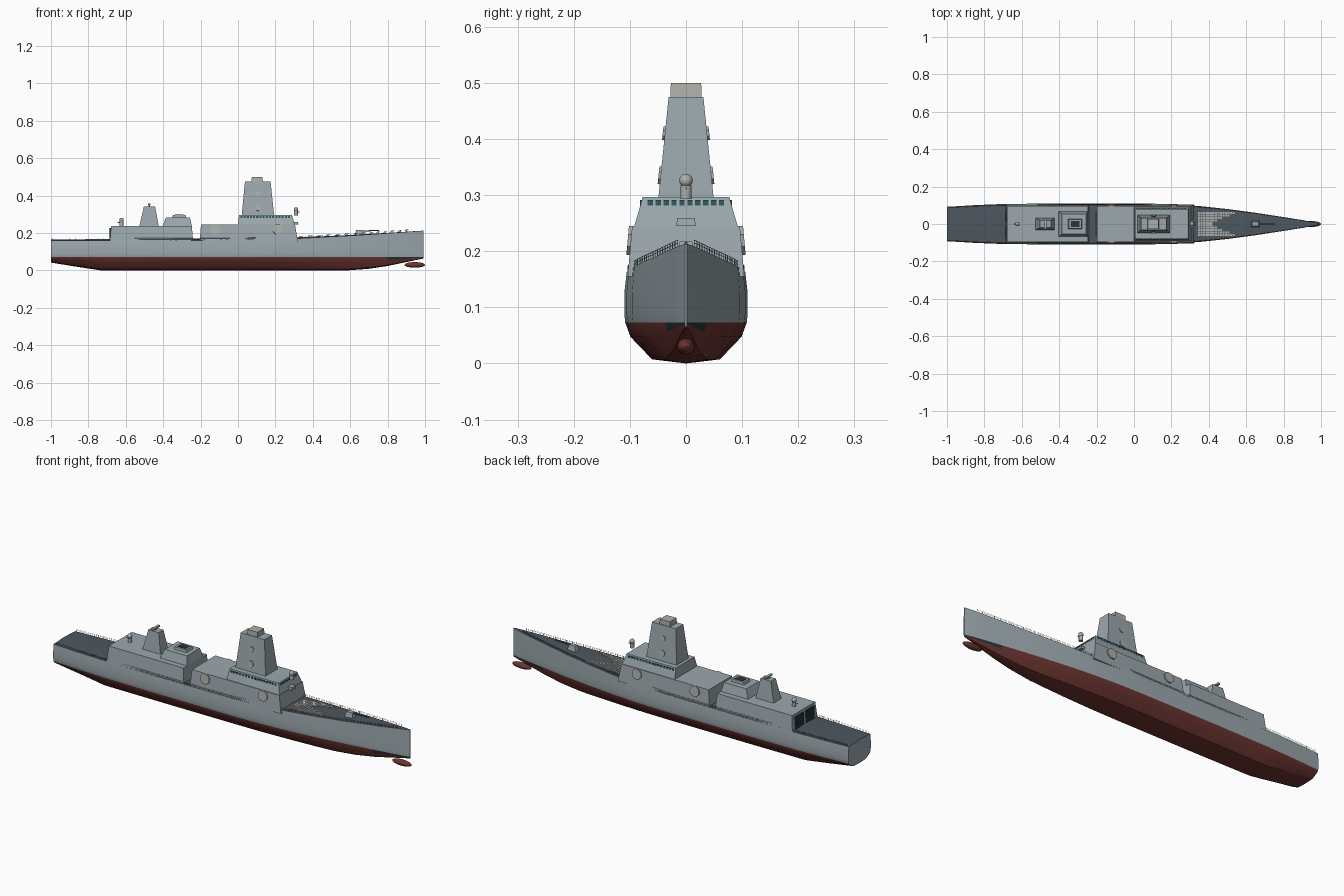
import bpy, bmesh, math
from mathutils import Vector, Matrix

if "Cube" in bpy.data.objects:
    bpy.data.objects.remove(bpy.data.objects["Cube"])


def mat(name, r, g, b):
    m = bpy.data.materials.new(name)
    m.diffuse_color = (r, g, b, 1)
    m.use_nodes = True
    m.node_tree.nodes["Principled BSDF"].inputs["Base Color"].default_value = m.diffuse_color
    return m


GREY = mat("ship_grey", 0.33, 0.39, 0.42)
DECK = mat("deck_grey", 0.075, 0.095, 0.115)
RED = mat("hull_red", 0.15, 0.035, 0.03)
DARK = mat("dark", 0.02, 0.035, 0.04)
GLASS = mat("window_teal", 0.03, 0.11, 0.12)
LIGHT = mat("warm_grey", 0.42, 0.43, 0.40)


def finish(name, bm, mats, smooth=None):
    bmesh.ops.recalc_face_normals(bm, faces=bm.faces)
    me = bpy.data.meshes.new(name)
    bm.to_mesh(me)
    bm.free()
    ob = bpy.data.objects.new(name, me)
    bpy.context.collection.objects.link(ob)
    for m in mats:
        me.materials.append(m)
    if smooth:
        bpy.ops.object.select_all(action='DESELECT')
        ob.select_set(True)
        bpy.context.view_layer.objects.active = ob
        bpy.ops.object.shade_smooth_by_angle(angle=math.radians(smooth))
    return ob


def add_taper(bm, x0, x1, hy, z0, tx0, tx1, thy, z1, yc=0):
    """Box whose top rectangle differs from its bottom rectangle."""
    rings = []
    for a, b, h, z in ((x0, x1, hy, z0), (tx0, tx1, thy, z1)):
        rings.append([bm.verts.new(p) for p in
                      ((a, yc - h, z), (b, yc - h, z), (b, yc + h, z), (a, yc + h, z))])
    lo, hi = rings
    bm.faces.new(lo)
    bm.faces.new(hi)
    for i in range(4):
        j = (i + 1) % 4
        bm.faces.new((lo[i], lo[j], hi[j], hi[i]))


def taper(name, m, *dims):
    bm = bmesh.new()
    add_taper(bm, *dims)
    return finish(name, bm, [m])


def add_box(bm, x0, x1, y0, y1, z0, z1):
    add_taper(bm, x0, x1, (y1 - y0) / 2, z0, x0, x1, (y1 - y0) / 2, z1, (y0 + y1) / 2)


def add_rod(bm, p, q, r, seg=4):
    p, q = Vector(p), Vector(q)
    rot = (q - p).to_track_quat('Z', 'Y').to_matrix().to_4x4()
    bmesh.ops.create_cone(bm, cap_ends=True, segments=seg, radius1=r, radius2=r,
                          depth=(q - p).length, matrix=Matrix.Translation((p + q) / 2) @ rot)


def lerp_table(tab, x):
    for (a, va), (b, vb) in zip(tab, tab[1:]):
        if x <= b:
            return va + (vb - va) * max(0, x - a) / (b - a)
    return tab[-1][1]


BEAM = [(-1, .092), (-.85, .101), (-.7, .107), (-.4, .11), (.05, .11), (.2, .106), (.35, .096),
        (.5, .080), (.65, .060), (.8, .037), (.9, .021), (.96, .010), (.993, .002)]
KEEL = [(-1, .042), (-.85, .018), (-.73, 0), (.58, 0), (.7, .009), (.8, .024), (.9, .045), (.993, .064)]
SHEER = [(-1, .160), (0, .162), (.3, .170), (.65, .189), (.993, .213)]
xs = sorted({x for t in (BEAM, KEEL, SHEER) for x, _ in t} | {-.2, .27, .43, .58, .73})


# hull: lofted stations, boot colour below waterline
def station(x):
    b, k, s = (lerp_table(t, x) for t in (BEAM, KEEL, SHEER))
    half = [(.55, k + (.073 - k) * .1), (.9, k + (.073 - k) * .65), (.985, .073),
            (1, .09), (1, .125), (.96, s)]
    pts = [(0, k)] + [(b * f, z) for f, z in half] + [(0, s + .05 * b)]
    return [(x, y, z) for y, z in pts] + [(x, -y, z) for y, z in pts[-2:0:-1]]


bm = bmesh.new()
rings = [[bm.verts.new(p) for p in station(x)] for x in xs]
n = len(rings[0])
for i, (A, B) in enumerate(zip(rings, rings[1:])):
    for j in range(n):
        f = bm.faces.new((A[j], B[j], B[(j + 1) % n], A[(j + 1) % n]))
        strake = min(j, n - 1 - j)
        f.material_index = 1 if strake < 3 else 2 if strake == 6 else 0
        if strake == 2 and xs[i] >= .79:
            f.material_index = 3
bm.faces.new(rings[0])
bm.faces.new(rings[-1])
finish("hull", bm, [GREY, RED, DECK, DARK], 28)

# bow sonar bulb
bm = bmesh.new()
bmesh.ops.create_uvsphere(bm, u_segments=20, v_segments=12, radius=1,
                          matrix=Matrix.Translation((.945, 0, .03)) @ Matrix.Diagonal((.055, .016, .015, 1)))
finish("sonar_bulb", bm, [RED], 40)

# deck railings, both sides
bm = bmesh.new()
for s in (-1, 1):
    def edge(x, h):
        return (x, s * lerp_table(BEAM, x) * .94, lerp_table(SHEER, x) + h)
    for i in range(65):
        x = -.99 + i * .03
        add_rod(bm, edge(x, -.002), edge(x, .011), .0007)
        if i < 64:
            for h in (.006, .011):
                add_rod(bm, edge(x, h), edge(x + .03, h), .0006)
finish("deck_railings", bm, [GREY])

# superstructure blocks and masts
taper("forward_block", GREY, -.205, .32, .104, .155, -.198, .305, .096, .245)
taper("bridge", GREY, 0, .303, .092, .245, .005, .288, .077, .297)
taper("main_mast", GREY, .02, .193, .049, .297, .037, .174, .031, .475)
taper("main_mast_cap", LIGHT, .072, .133, .028, .475, .074, .131, .027, .5)
taper("hangar_block", GREY, -.685, -.24, .104, .155, -.678, -.247, .095, .239)
taper("funnel", GREY, -.403, -.247, .066, .239, -.385, -.257, .054, .284)
taper("funnel_cap", GREY, -.352, -.278, .026, .284, -.348, -.282, .024, .297)
taper("funnel_exhaust", DARK, -.338, -.292, .016, .296, -.338, -.292, .016, .2985)
taper("aft_mast", GREY, -.527, -.424, .032, .239, -.503, -.443, .02, .342)
taper("bridge_front_step", GREY, .295, .323, .017, .245, .295, .321, .016, .259)

# aft mast radar: pedestal and bar antenna
bm = bmesh.new()
add_rod(bm, (-.474, 0, .34), (-.474, 0, .352), .005, 10)
add_box(bm, -.480, -.468, -.028, .028, .349, .357)
finish("aft_radar", bm, [LIGHT])

# bridge windows: front row and both side rows
bm = bmesh.new()
for i in range(10):
    y = -.0635 + i * .0141
    add_box(bm, .287, .2925, y - .0047, y + .0047, .281, .291)
for i in range(16):
    x = .018 + i * .017
    for s in (-1, 1):
        add_taper(bm, x - .0055, x + .0055, .002, .281, x - .0055, x + .0055, .002, .291, s * .0802)
finish("bridge_windows", bm, [GLASS])

# octagonal radar panels, tilted to the walls
bm = bmesh.new()
for x, y, z, r, slope in ((-.12, .101, .219, .028, .09), (.213, .101, .219, .028, .09),
                          (.105, .046, .335, .017, .1), (.105, .0385, .41, .013, .1)):
    for s in (-1, 1):
        m = (Matrix.Translation((x, s * y, z)) @ Matrix.Rotation(s * slope, 4, 'X')
             @ Matrix.Rotation(math.pi / 2, 4, 'X') @ Matrix.Rotation(math.pi / 8, 4, 'Z'))
        bmesh.ops.create_cone(bm, cap_ends=True, segments=8, radius1=r, radius2=r, depth=.006, matrix=m)
finish("radar_panels", bm, [LIGHT])

# hangar doors with slats
bm = bmesh.new()
slats = bmesh.new()
for s in (-1, 1):
    add_box(bm, -.687, -.675, s * .044 - .033, s * .044 + .033, .161, .226)
    for i in range(6):
        z = .170 + i * .0095
        add_box(slats, -.6885, -.68, s * .044 - .031, s * .044 + .031, z, z + .002)
finish("hangar_doors", bm, [DARK])
finish("hangar_door_slats", slats, [DECK])

# domed close-in guns
for name, x, z in (("forward_dome_gun", .31, .293), ("aft_dome_gun", -.623, .237)):
    bm = bmesh.new()
    add_rod(bm, (x, 0, z), (x, 0, z + .024), .010, 16)
    bmesh.ops.create_uvsphere(bm, u_segments=16, v_segments=10, radius=.012,
                              matrix=Matrix.Translation((x, 0, z + .033)))
    add_rod(bm, (x, 0, z + .019), (x + (.02 if x > 0 else -.02), 0, z + .019), .002, 8)
    finish(name, bm, [LIGHT], 40)

# missile cell grid, cut by a V toward the bow
bm = bmesh.new()
for i in range(16):
    x = .347 + i * .0132
    for j in range(10):
        y = -.0585 + j * .013
        if abs(y) < (x - .40) * .42:
            continue
        b = lerp_table(BEAM, x)
        z = lerp_table(SHEER, x) + .05 * b * (1 - abs(y) / b)
        add_box(bm, x - .0055, x + .0055, y - .0055, y + .0055, z - .004, z + .002)
finish("missile_cells", bm, [LIGHT])

# foredeck gun: turret and barrel
taper("gun_turret", GREY, .623, .674, .018, .185, .632, .666, .011, .217)
bm = bmesh.new()
add_rod(bm, (.66, 0, .211), (.755, 0, .214), .0028, 10)
finish("gun_barrel", bm, [DECK], 40)
